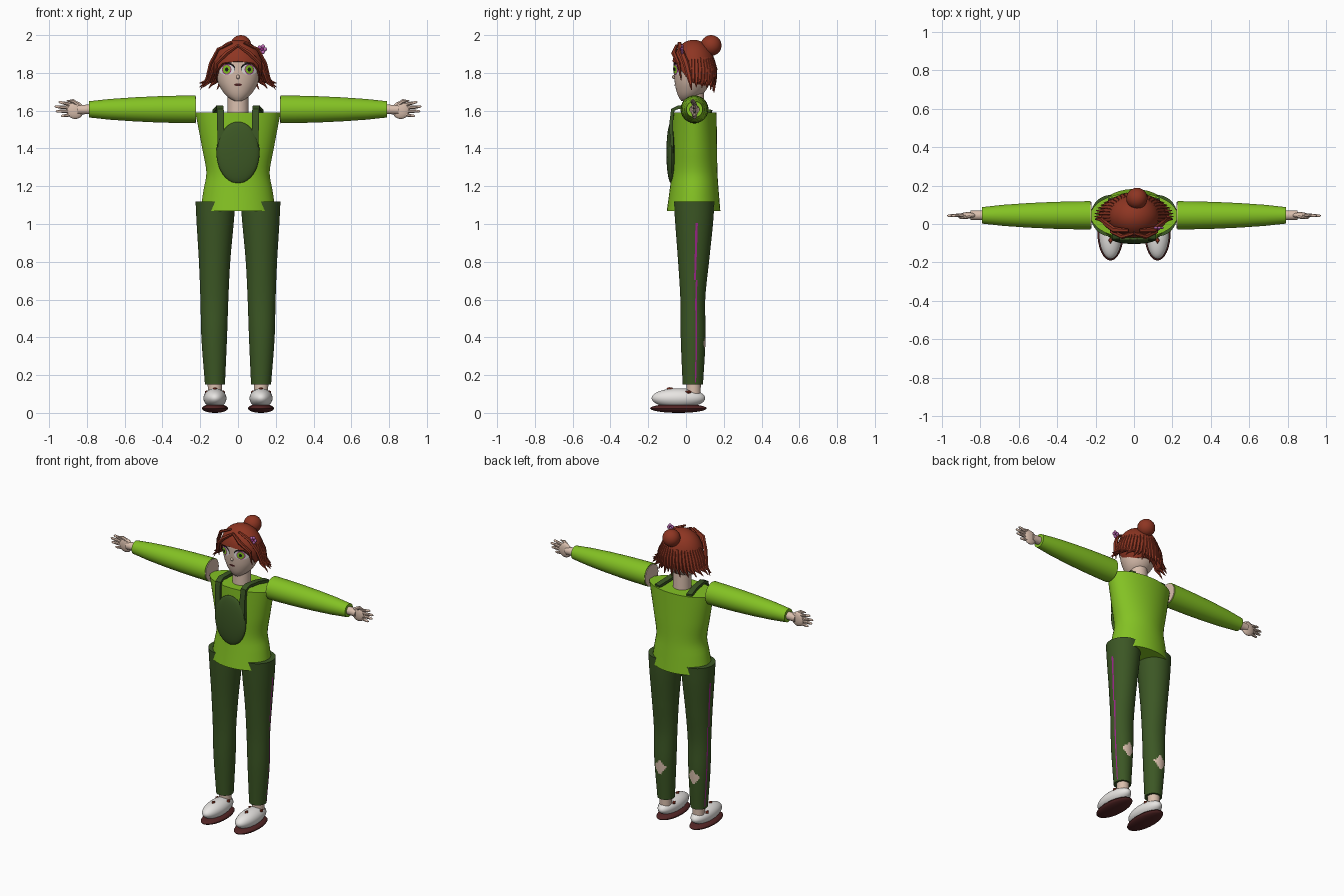
import bpy, bmesh
from math import pi, cos, sin, sqrt
from mathutils import Vector, Matrix

cube = bpy.data.objects.get("Cube")
if cube:
    bpy.data.objects.remove(cube)


def material(name, *rgb):
    m = bpy.data.materials.new(name)
    m.use_nodes = True
    m.diffuse_color = (*rgb, 1)
    m.node_tree.nodes["Principled BSDF"].inputs["Base Color"].default_value = (*rgb, 1)
    return m


SKIN = material("skin", .70, .52, .42)
HAIR = material("auburn hair", .27, .036, .016)
LIME = material("lime cloth", .23, .54, .017)
GREEN = material("dark green cloth", .045, .095, .018)
WHITE = material("white", .80, .78, .76)
SOLE = material("maroon sole", .085, .018, .018)
MAGENTA = material("magenta", .33, .02, .25)
ORCHID = material("orchid", .50, .14, .45)
BLACK = material("black", .01, .008, .01)
made = []


def finish(name, bm, *mats):
    bmesh.ops.recalc_face_normals(bm, faces=bm.faces)
    mesh = bpy.data.meshes.new(name)
    bm.to_mesh(mesh)
    bm.free()
    for m in mats:
        mesh.materials.append(m)
    ob = bpy.data.objects.new(name, mesh)
    bpy.context.collection.objects.link(ob)
    made.append(ob)
    return ob


def skin_rows(name, rows, *mats, caps=True, rule=None):
    """Joins closed rows of points into a surface."""
    bm = bmesh.new()
    rings = [[bm.verts.new(p) for p in row] for row in rows]
    n = len(rings[0])
    for a, b in zip(rings, rings[1:]):
        for i in range(n):
            j = (i + 1) % n
            f = bm.faces.new((a[i], a[j], b[j], b[i]))
            if rule:
                f.material_index = rule(f.calc_center_median())
    if caps:
        bm.faces.new(rings[0])
        bm.faces.new(rings[-1])
    return finish(name, bm, *mats)


def ring(c, u, v, sides):
    turn = pi / 4 if sides == 4 else pi / sides
    return [Vector(c) + Vector(u) * cos(2 * pi * i / sides + turn)
            + Vector(v) * sin(2 * pi * i / sides + turn) for i in range(sides)]


def tube(name, pts, radii, mat, sides=12, side=(0, 1, 0), flat=1):
    """Sweeps a round or flattened section along a path."""
    pts = [Vector(p) for p in pts]
    rows = []
    for i, p in enumerate(pts):
        t = (pts[min(i + 1, len(pts) - 1)] - pts[max(i - 1, 0)]).normalized()
        u = Vector(side).cross(t).normalized()
        v = t.cross(u)
        rows.append(ring(p, u * radii[i] * flat, v * radii[i], sides))
    return skin_rows(name, rows, mat)


def ball(name, c, r, mat, u=24, v=16):
    bm = bmesh.new()
    bmesh.ops.create_uvsphere(bm, u_segments=u, v_segments=v, radius=1,
                              matrix=Matrix.Translation(c) @ Matrix.Diagonal((*r, 1)))
    return finish(name, bm, mat)


def sample(keys, t):
    """Smooth interpolation of key tuples by their first value."""
    k = max(i for i in range(len(keys) - 1) if i == 0 or keys[i][0] <= t)
    a, b = keys[k], keys[k + 1]
    p, q = keys[max(k - 1, 0)], keys[min(k + 2, len(keys) - 1)]
    h = b[0] - a[0]
    s = (t - a[0]) / h
    out = []
    for i in range(1, len(a)):
        m0 = (b[i] - p[i]) / (b[0] - p[0]) * h
        m1 = (q[i] - a[i]) / (q[0] - a[0]) * h
        out.append((2*s**3 - 3*s*s + 1) * a[i] + (s**3 - 2*s*s + s) * m0
                   + (3*s*s - 2*s**3) * b[i] + (s**3 - s*s) * m1)
    return out


def body(name, keys, count, sides, *mats, rule=None):
    """Stacked ellipses from keys of z, rx, ry, cx, cy."""
    rows = []
    for i in range(count + 1):
        z = keys[0][0] + (keys[-1][0] - keys[0][0]) * i / count
        rx, ry, cx, cy = sample(keys, z)
        rows.append(ring((cx, cy, z), (rx, 0, 0), (0, ry, 0), sides))
    return skin_rows(name, rows, *mats, rule=rule)


# Torso and neck
body("top", [(1.07, .20, .142, 0, .04), (1.18, .183, .13, 0, .043), (1.27, .168, .122, 0, .045),
             (1.40, .19, .12, 0, .045), (1.59, .226, .118, 0, .044)], 20, 40, LIME)
tube("neck", [(0, .04, 1.57), (0, .04, 1.70)], [.057, .055], SKIN, 24)

# Head
HEAD = [(1.652, .022, .025, 0, .0), (1.67, .052, .05, 0, .012), (1.70, .08, .075, 0, .025),
        (1.75, .107, .093, 0, .033), (1.82, .121, .1, 0, .035), (1.88, .114, .098, 0, .035),
        (1.93, .08, .075, 0, .035), (1.955, .02, .02, 0, .035)]
body("head", HEAD, 28, 36, SKIN)


def decal(name, x, z, rx, rz, lift, mat):
    """Thin oval plate laid on the face."""
    bm = bmesh.new()
    n, rows = 20, []
    for s in (.05, .4, .7, 1):
        row = []
        for i in range(n):
            px, pz = x + rx * s * cos(2*pi*i/n), z + rz * s * sin(2*pi*i/n)
            hx, hy, _, cy = sample(HEAD, pz)
            row.append((px, cy - hy * sqrt(max(0, 1 - (px / hx) ** 2)) - lift, pz))
        rows.append(row)
    bm.free()
    return skin_rows(name, rows, mat)


# Face details
for s, tag in ((1, "left"), (-1, "right")):
    x = s * .06
    decal(tag + "_lashes", x, 1.823, .045, .033, .002, BLACK)
    decal(tag + "_eye_white", x, 1.817, .042, .028, .004, WHITE)
    decal(tag + "_iris_rim", x, 1.818, .025, .027, .0055, MAGENTA)
    decal(tag + "_iris", x, 1.818, .021, .023, .007, LIME)
    decal(tag + "_pupil", x, 1.818, .009, .011, .0085, BLACK)
    decal(tag + "_brow", x, 1.862, .038, .005, .004, HAIR)
decal("mouth", 0, 1.737, .021, .007, .003, SOLE)
ball("nose", (0, -.062, 1.778), (.009, .012, .011), SKIN, 12, 8)

# Hair cap with a hairline that falls from forehead to nape
rows = []
for k in range(17):
    row = []
    for i in range(48):
        a = 2 * pi * i / 48
        fall = min(1, max(0, (sin(a) + .80) / .75))
        low = 1.862 - .015 * abs(cos(a)) - .12 * fall
        z = 1.833 + .142 * cos(pi * (.01 + .64 * k / 16))
        z = 1.975 - (1.975 - low) * (1 - cos(pi / 2 * (.02 + .98 * k / 16)))
        w = sqrt(max(0, 1 - ((z - 1.833) / .1421) ** 2))
        row.append((.134 * w * cos(a), .04 + .114 * w * sin(a), z))
    rows.append(row)
skin_rows("hair_cap", rows, HAIR)
ball("hair_bun", (.015, .133, 1.945), (.055, .055, .055), HAIR)

# Loose strands around the sides and back
for i in range(25):
    a = pi * (i / 24 * 1.1 - .05)
    c, s = cos(a), sin(a)
    end = 1.695 + .02 * (i % 2) + .03 * abs(c)
    tube("hair_strand", [(r * c, .04 + q * s, z) for r, q, z in
                         ((.115, .098, 1.88), (.142, .112, 1.82), (.16, .112, 1.76), (.205, .108, end))],
         [.012, .016, .012, .002], HAIR, 6, (-s, c, .01))
for s in (1, -1):
    tube("side_lock", [(s * .03, -.035, 1.96), (s * .105, -.03, 1.925), (s * .145, 0, 1.85),
                       (s * .165, .02, 1.77), (s * .20, .03, 1.71)],
         [.01, .016, .017, .014, .002], HAIR, 6, flat=.6)
    tube("fringe_lock", [(0, -.05, 1.945), (s * .06, -.066, 1.905), (s * .115, -.04, 1.85),
                         (s * .122, -.025, 1.76)], [.008, .013, .011, .002], HAIR, 6)

# Hair flower
for i in range(5):
    a = 2 * pi * i / 5
    ball("flower_petal", (.127 + .016 * cos(a), -.02, 1.925 + .016 * sin(a)),
         (.011, .007, .011), ORCHID, 10, 6)
ball("flower_heart", (.127, -.027, 1.925), (.008, .006, .008), MAGENTA, 10, 6)

# Front bag
ball("front_bag", (0, -.078, 1.378), (.114, .026, .163), GREEN, 32, 20)

for s, tag in ((1, "left"), (-1, "right")):
    # Bag straps over the shoulders
    tube(tag + "_strap", [(s * .09, -.075, 1.375), (s * .092, -.078, 1.54), (s * .094, -.07, 1.605),
                          (s * .097, -.04, 1.618), (s * .102, .05, 1.61), (s * .118, .135, 1.595)],
         [.026] * 6, GREEN, 4, (1, 0, 0), .5)

    # Sleeves with the bare arm showing at each end
    tube(tag + "_sleeve", [(s * x, .045, 1.607) for x in (.226, .30, .42, .55, .68, .79)],
         [.074, .073, .070, .064, .055, .043], LIME, 32)
    tube(tag + "_shoulder_end", [(s * .222, .045, 1.607), (s * .24, .045, 1.607)], [.069, .069], SKIN, 32)
    tube(tag + "_wrist", [(s * .78, .045, 1.607), (s * .85, .045, 1.605)], [.026, .025], SKIN, 16)

    # Hands
    ball(tag + "_palm", (s * .862, .045, 1.603), (.046, .017, .047), SKIN)
    for z0, z1, tip in ((1.632, 1.645, .95), (1.615, 1.622, .972), (1.598, 1.597, .966), (1.58, 1.572, .938)):
        tube(tag + "_finger", [(s * .88, .045, z0), (s * (tip - .035), .044, (z0 + z1) / 2),
                               (s * (tip - .008), .043, z1), (s * tip, .043, z1)],
             [.011, .0095, .007, .002], SKIN, 8)
    tube(tag + "_thumb", [(s * .845, .045, 1.63), (s * .875, .035, 1.651), (s * .908, .03, 1.652)],
         [.013, .011, .003], SKIN, 8)

    # Trousers: thin side stripe and a worn patch on each calf
    def trouser_rule(p):
        if abs(p.x - s * .123) / .042 + abs(p.z - .37) / .055 < 1 and p.y > .05:
            return 2
        if .16 < p.z < 1.0 and abs(p.y - .052) < .0045 and s * p.x > .15:
            return 1
        return 0

    body(tag + "_trouser_leg",
         [(.15, .053, .054, s * .122, .036), (.40, .068, .066, s * .126, .038),
          (.60, .074, .066, s * .125, .036), (.80, .083, .082, s * .124, .040),
          (1.0, .098, .100, s * .121, .043), (1.12, .106, .108, s * .119, .043)],
         84, 48, GREEN, MAGENTA, SKIN, rule=trouser_rule)

    # Feet
    x = s * .122
    tube(tag + "_ankle", [(x, .04, .09), (x, .04, .17)], [.038, .039], SKIN, 20)
    ball(tag + "_shoe", (x, -.04, .078), (.061, .142, .052), WHITE, 32, 20)
    ball(tag + "_sole", (x, -.04, .024), (.069, .15, .024), SOLE, 32, 12)
    for dx, y, z in ((0, -.085, .127), (.042, .012, .11), (-.042, .012, .11)):
        ball(tag + "_shoe_tab", (x + dx, y, z), (.012, .018, .009), HAIR, 4, 4)

# Shading
bpy.ops.object.select_all(action='DESELECT')
for ob in made:
    ob.select_set(True)
bpy.context.view_layer.objects.active = made[0]
bpy.ops.object.shade_smooth_by_angle(angle=.7)
